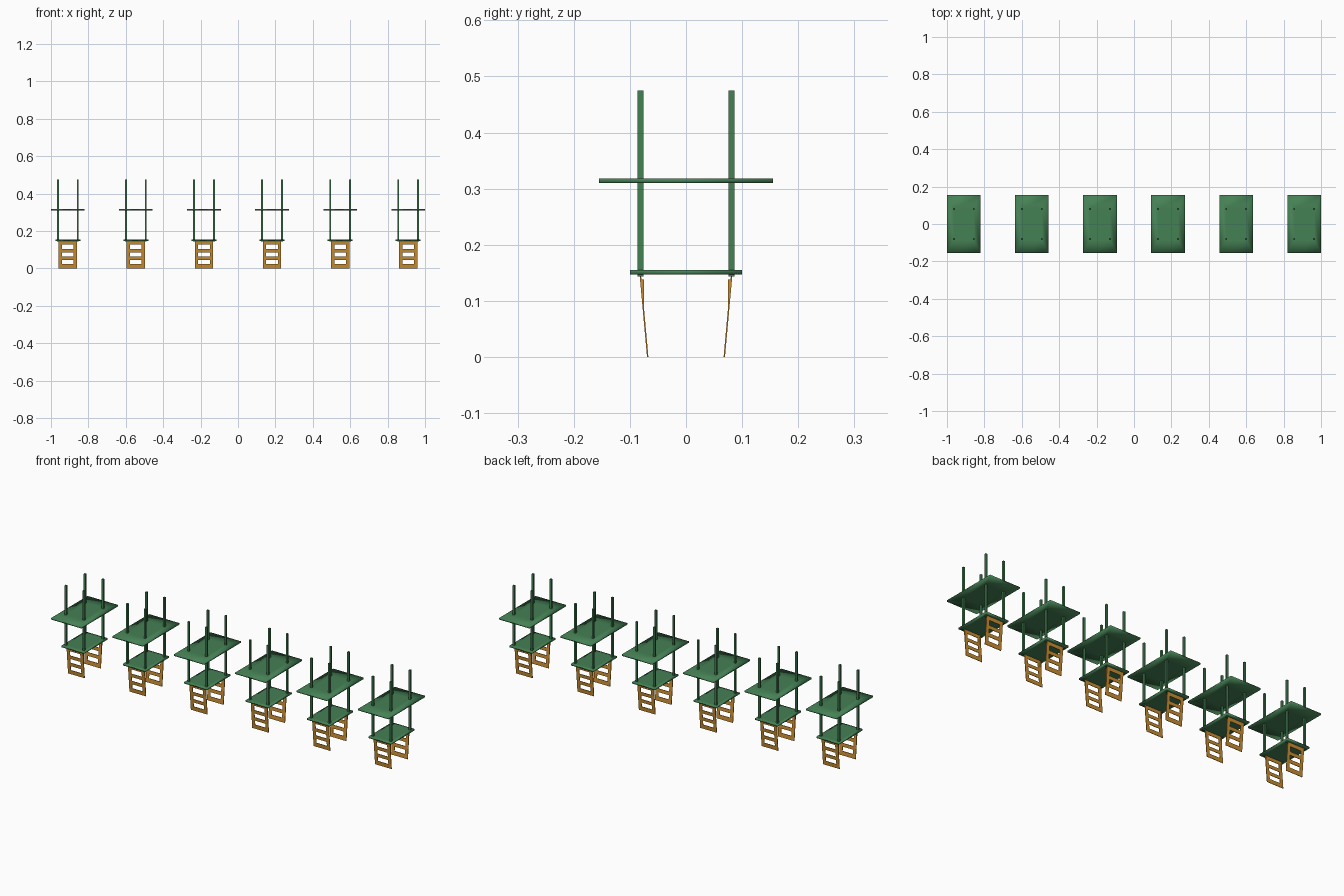
import bpy, bmesh
from mathutils import Vector

if "Cube" in bpy.data.objects:
    bpy.data.objects.remove(bpy.data.objects["Cube"])


def material(name, col):
    m = bpy.data.materials.new(name)
    m.diffuse_color = (*col, 1)
    m.use_nodes = True
    m.node_tree.nodes["Principled BSDF"].inputs["Base Color"].default_value = m.diffuse_color
    return m


GREEN = material("green_paint", (0.06, 0.22, 0.09))
ORANGE = material("orange_paint", (0.60, 0.27, 0.03))
PX, PY = 0.053, 0.083      # post offsets from a stand's centre


def add_object(name, bm, mat, smooth=False):
    bmesh.ops.recalc_face_normals(bm, faces=bm.faces)
    me = bpy.data.meshes.new(name)
    bm.to_mesh(me)
    bm.free()
    me.materials.append(mat)
    for p in me.polygons:
        p.use_smooth = smooth
    ob = bpy.data.objects.new(name, me)
    bpy.context.collection.objects.link(ob)
    return ob


def box(bm, lo, hi):
    lo, hi = Vector(lo), Vector(hi)
    vs = bmesh.ops.create_cube(bm, size=1)["verts"]
    for v in vs:
        v.co = (lo + hi) / 2 + v.co * (hi - lo)
    return vs


def prism(bm, outline, x0, x1):
    # Extrude a y-z outline along x
    a = [bm.verts.new((x0, y, z)) for y, z in outline]
    b = [bm.verts.new((x1, y, z)) for y, z in outline]
    n = len(a)
    bm.faces.new(a)
    bm.faces.new(b[::-1])
    for i in range(n):
        j = (i + 1) % n
        bm.faces.new((a[i], b[i], b[j], a[j]))


def plate(name, cx, hx, hy, z0, z1):
    # Softly shaded slab with an inner rectangle through the posts
    bm = bmesh.new()
    box(bm, (-hx, -hy, z0), (hx, hy, z1))
    bm.normal_update()
    caps = [f for f in bm.faces if abs(f.normal.z) > 0.9]
    for f in caps:
        bmesh.ops.inset_individual(bm, faces=[f], thickness=0.01)
        for v in f.verts:
            v.co.x = PX if v.co.x > 0 else -PX
            v.co.y = PY if v.co.y > 0 else -PY
    add_object(name, bm, GREEN, True).location.x = cx


def lean(z):
    # Outer y of the leaning ladder at height z
    return 0.083 - 0.0135 * (0.15 - z) / 0.15


def ladder(name, cx, side):
    bm = bmesh.new()
    t = 0.0025

    def strip(x0, x1, z0, z1):
        prism(bm, [(side * lean(z0), z0), (side * lean(z1), z1),
                   (side * (lean(z1) - t), z1), (side * (lean(z0) - t), z0)], x0, x1)

    for s in (-1, 1):
        # Rails and their tapered stiffeners
        strip(*sorted((s * 0.031, s * 0.049)), 0, 0.148)
        prism(bm, [(side * lean(0.065), 0.065), (side * lean(0.138), 0.138),
                   (side * 0.075, 0.138)], *sorted((s * 0.044, s * 0.049)))
    # Rungs
    for z0, z1 in ((0, 0.022), (0.045, 0.063), (0.085, 0.103), (0.128, 0.148)):
        strip(-0.031, 0.031, z0, z1)
    add_object(name, bm, ORANGE).location.x = cx


for i in range(6):
    cx = (i - 2.5) * 0.364
    plate(f"upper_tray_{i + 1}", cx, 0.09, 0.155, 0.31, 0.318)
    plate(f"lower_tray_{i + 1}", cx, 0.067, 0.10, 0.147, 0.155)
    # Four corner posts
    bm = bmesh.new()
    for sx in (-1, 1):
        for sy in (-1, 1):
            x, y = sx * PX, sy * 0.081
            box(bm, (x - 0.005, y - 0.005, 0.143), (x + 0.005, y + 0.005, 0.475))
    add_object(f"posts_{i + 1}", bm, GREEN).location.x = cx
    # Ladder legs front and back
    ladder(f"front_ladder_{i + 1}", cx, -1)
    ladder(f"back_ladder_{i + 1}", cx, 1)
